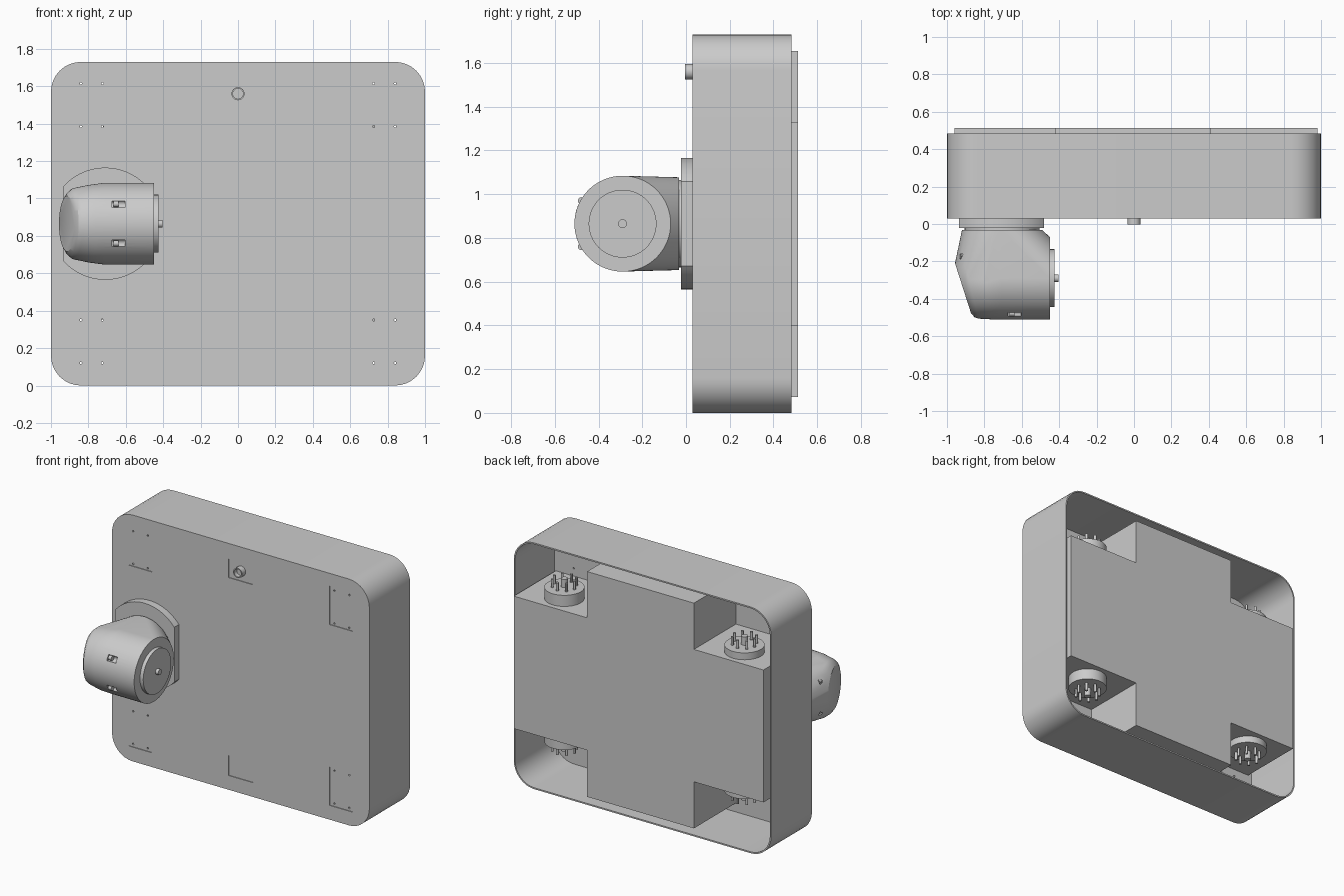
import bpy, bmesh
from math import sin, cos, pi, radians, sqrt, asin
from mathutils import Vector, Matrix

if "Cube" in bpy.data.objects:
    bpy.data.objects.remove(bpy.data.objects["Cube"])


def finish(name, bm, angle=30):
    bmesh.ops.recalc_face_normals(bm, faces=bm.faces[:])
    me = bpy.data.meshes.new(name)
    bm.to_mesh(me)
    bm.free()
    ob = bpy.data.objects.new(name, me)
    bpy.context.collection.objects.link(ob)
    smooth(ob, angle)
    return ob


def activate(ob):
    bpy.ops.object.select_all(action='DESELECT')
    ob.select_set(True)
    bpy.context.view_layer.objects.active = ob


def smooth(ob, angle=30):
    activate(ob)
    bpy.ops.object.shade_smooth_by_angle(angle=radians(angle))


def add_box(bm, lo, hi):
    lo, hi = Vector(lo), Vector(hi)
    m = Matrix.Translation((lo + hi) / 2) @ Matrix.Diagonal((*(hi - lo), 1))
    bmesh.ops.create_cube(bm, size=1, matrix=m)


def add_cyl(bm, start, end, r, seg=48):
    a, b = Vector(start), Vector(end)
    rot = (b - a).to_track_quat('Z', 'Y').to_matrix().to_4x4()
    bmesh.ops.create_cone(bm, cap_ends=True, segments=seg, radius1=r, radius2=r,
                          depth=(b - a).length, matrix=Matrix.Translation((a + b) / 2) @ rot)


def prism(bm, outline, y0, y1):
    """Extrude an x/z outline from y0 to y1."""
    f = bm.faces.new([bm.verts.new((x, y0, z)) for x, z in outline])
    ext = bmesh.ops.extrude_face_region(bm, geom=[f])['geom']
    bmesh.ops.translate(bm, vec=(0, y1 - y0, 0),
                        verts=[v for v in ext if isinstance(v, bmesh.types.BMVert)])


def cut(ob, cutter):
    activate(ob)
    m = ob.modifiers.new("cut", 'BOOLEAN')
    m.operation, m.solver, m.object = 'DIFFERENCE', 'EXACT', cutter
    bpy.ops.object.modifier_apply(modifier=m.name)
    bpy.data.objects.remove(cutter)
    smooth(ob)


def rounded(x, z0, z1, r, n=8):
    pts = []
    for k, (cx, cz) in enumerate([(x - r, z1 - r), (r - x, z1 - r), (r - x, z0 + r), (x - r, z0 + r)]):
        for i in range(n + 1):
            a = (k + i / n) * pi / 2
            pts.append((cx + r * cos(a), cz + r * sin(a)))
    return pts


# Thin shell, open at the back
MID = 0.865
bm = bmesh.new()
outer, inner = rounded(1, 0, 1.73, .16), rounded(.99, .01, 1.72, .15)
rings = [[bm.verts.new((x, y, z)) for x, z in p]
         for p, y in ((outer, .03), (outer, .483), (inner, .483), (inner, .045))]
bm.faces.new(rings[0])
bm.faces.new(rings[3])
for a, b in zip(rings, rings[1:]):
    for i in range(len(a)):
        j = (i + 1) % len(a)
        bm.faces.new((a[i], a[j], b[j], b[i]))
shell = finish("outer_shell", bm)

# Shallow bracket pockets and screw holes in the front
bm = bmesh.new()
for lo, hi in ((.10, .37), (1.37, 1.64)):
    for x in (-.78, .78):
        add_box(bm, (x - .09, -.02, lo), (x + .09, .035, hi))
for lo, hi in ((.10, .24), (1.49, 1.62)):
    add_box(bm, (-.095, -.02, lo), (.095, .035, hi))
cut(shell, finish("pocket_cutter", bm))
bm = bmesh.new()
for x in (-.84, -.725, .725, .84):
    for z in (.12, .35, 1.385, 1.615):
        add_cyl(bm, (x, 0, z), (x, .08, z), .006, 12)
cut(shell, finish("hole_cutter", bm))

# Cross-shaped inner body
bm = bmesh.new()
prism(bm, [(-.42, .073), (.41, .073), (.41, .40), (.98, .40), (.98, 1.33), (.41, 1.33),
           (.41, 1.655), (-.42, 1.655), (-.42, 1.33), (-.96, 1.33), (-.96, .40), (-.42, .40)], .046, .512)
finish("inner_body", bm)

# Round hubs in the four notches
for sx, side, h in ((.70, "right", .09), (-.70, "left", .06)):
    for z, d, level in ((1.33, 1, "upper"), (.40, -1, "lower")):
        bm = bmesh.new()
        c = lambda k, dx=0, dy=0: (sx + dx, .35 + dy, z + d * k)
        add_cyl(bm, c(-.01), c(h - .012), .128)
        add_cyl(bm, c(h - .02), c(h), .105)
        hub = finish(f"{level}_{side}_hub", bm)
        bm = bmesh.new()
        add_cyl(bm, c(h - .008), c(h + .05), .022, 20)
        for i in range(8):
            a = i * pi / 4
            add_cyl(bm, c(h - .008, .078 * cos(a), .078 * sin(a)),
                    c(h + .05, .078 * cos(a), .078 * sin(a)), .009, 12)
        cut(hub, finish("hub_cutter", bm))

# Round front button with a recessed face
bm = bmesh.new()
add_cyl(bm, (0, -.004, 1.56), (0, .04, 1.56), .035, 32)
button = finish("front_button", bm)
bm = bmesh.new()
add_cyl(bm, (0, -.05, 1.56), (0, .025, 1.56), .027, 32)
cut(button, finish("button_cutter", bm))

# Mounting plate: a disc with two flat sides
ax, R, left, right = -.71, .30, -.935, -.48
outline = []
for i in range(25):
    a0, a1 = asin((left - ax) / R), asin((right - ax) / R)
    a = a0 + (a1 - a0) * i / 24
    outline.append((ax + R * sin(a), R * cos(a)))
outline = [(x, MID + z) for x, z in outline] + [(x, MID - z) for x, z in reversed(outline)]
bm = bmesh.new()
prism(bm, outline, -.022, .032)
finish("mounting_plate", bm)

bm = bmesh.new()
add_cyl(bm, (-.705, -.04, MID), (-.705, -.01, MID), .20)
finish("neck_spacer", bm)

# Elbow housing: hull over rings given as two ends in plan plus a half height
bm = bmesh.new()
for (x0, y0), (x1, y1), h in (
        ((-.45, -.07), (-.45, -.51), .219), ((-.71, -.07), (-.71, -.51), .219),
        ((-.84, -.12), (-.76, -.51), .207),
        ((-.92, -.033), (-.49, -.033), .212), ((-.922, -.12), (-.49, -.07), .212),
        ((-.928, -.12), (-.832, -.506), .19), ((-.947, -.17), (-.852, -.499), .172),
        ((-.957, -.21), (-.872, -.475), .148)):
    for i in range(64):
        a = i * pi / 32
        t = (1 + cos(a)) / 2
        bm.verts.new((x0 + (x1 - x0) * t, y0 + (y1 - y0) * t, MID + h * sin(a)))
hull = bmesh.ops.convex_hull(bm, input=bm.verts[:])
junk = {v for v in hull['geom_interior'] + hull['geom_unused'] if isinstance(v, bmesh.types.BMVert)}
bmesh.ops.delete(bm, geom=list(junk), context='VERTS')
bmesh.ops.dissolve_limit(bm, angle_limit=radians(.5), verts=bm.verts[:], edges=bm.edges[:])
elbow = finish("elbow_housing", bm)

# Screw slots in the elbow, with screw heads
bm, screws = bmesh.new(), bmesh.new()
for s in (-1, 1):
    z = MID + s * .105
    add_cyl(bm, (-.675, -.484, z), (-.605, -.484, z), .021, 20)
    add_cyl(screws, (-.665, -.478, z), (-.64, -.478, z), .016, 16)
    add_cyl(bm, (-.91, -.23, z), (-.91, -.16, z), .021, 20)
    add_cyl(screws, (-.905, -.195, z), (-.905, -.17, z), .016, 16)
cut(elbow, finish("slot_cutter", bm))
finish("elbow_screws", screws)

# Output flange and centre pin
bm = bmesh.new()
add_cyl(bm, (-.46, -.29, MID), (-.425, -.29, MID), .155, 64)
finish("output_flange", bm)
bm = bmesh.new()
add_cyl(bm, (-.43, -.29, MID), (-.403, -.29, MID), .02, 24)
finish("output_pin", bm)
